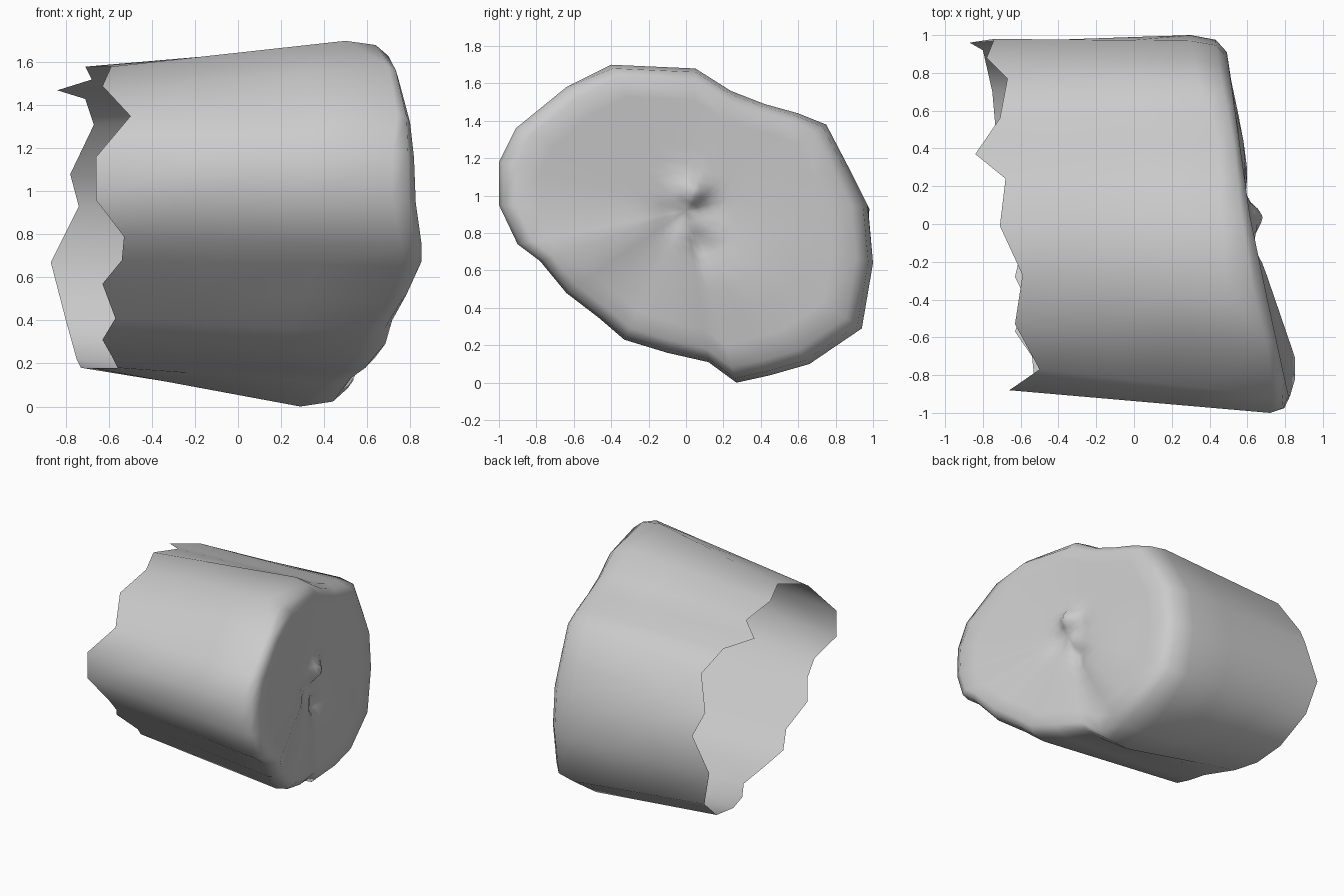
import bpy, bmesh, math

if "Cube" in bpy.data.objects:
    bpy.data.objects.remove(bpy.data.objects["Cube"])

# Cap-end outline (y, z, x where the side ends), then torn edge point (x, y, z)
RIM = [
    (-.40, 1.70, .50, -.59, -.27, 1.58), (.05, 1.68, .46, -.71, -.01, 1.58),
    (.24, 1.56, .46, -.68, .24, 1.52), (.42, 1.49, .45, -.84, .37, 1.47),
    (.60, 1.44, .40, -.71, .56, 1.43), (.75, 1.38, .34, -.67, .77, 1.31),
    (.87, 1.15, .32, -.78, .88, 1.08), (.97, .95, .30, -.74, .98, .93),
    (1.0, .64, .30, -.87, .96, .67), (.94, .29, .30, -.80, .92, .40),
    (.66, .10, .30, -.75, .70, .22), (.45, .04, .30, -.73, .47, .18),
    (.27, .00, .29, -.68, .29, .18), (.12, .11, .42, -.56, .10, .18),
    (-.10, .16, .48, -.59, -.11, .24), (-.33, .23, .55, -.63, -.28, .31),
    (-.47, .35, .60, -.57, -.40, .41), (-.64, .48, .70, -.63, -.57, .57),
    (-.78, .65, .76, -.54, -.70, .68), (-.90, .74, .76, -.53, -.80, .79),
    (-1.0, .95, .72, -.66, -.88, .96), (-1.0, 1.18, .72, -.66, -.88, 1.16),
    (-.91, 1.36, .74, -.50, -.77, 1.35), (-.64, 1.58, .70, -.63, -.53, 1.49)]
CY, CZ, CX = 0.0, 0.92, 0.61


def bump(y, z, by, bz, r, h):
    return h * math.exp(-((y - by) ** 2 + (z - bz) ** 2) / (r * r))


def cap_edge_x(y, z):
    # the cap leans back: front edge sticks out further than the back edge
    x = .62 - (.20 if y < 0 else .13) * y
    return x + bump(y, z, -.78, .65, .25, .08) + bump(y, z, .25, 0, .2, -.08)


def cap_point(p, s):
    # cap slopes from the edge to a shallow centre with a knob and dents
    y, z = CY + (p[0] - CY) * s, CZ + (p[1] - CZ) * s
    x = CX + (cap_edge_x(p[0], p[1]) - CX) * min(s / .92, 1)
    x += bump(y, z, .04, 1.02, .07, .08) + bump(y, z, .09, .73, .06, -.06)
    x += bump(y, z, -.08, .88, .08, -.03) + bump(y, z, .12, .93, .06, -.03)
    x += bump(y, z, .40, .55, .25, .03)
    return (x, y, z)


def side_point(p, t):
    # t = 0 at the torn edge, 1 at the cap end
    y, z, x, xl, yl, zl = p
    return (xl + (x - xl) * t, yl + (y - yl) * t, zl + (z - zl) * t)


def shoulder_point(p):
    # rounded turn from side to cap
    xc = cap_edge_x(p[0], p[1])
    return (p[2] + (xc - p[2]) * .7, CY + (p[0] - CY) * .975, CZ + (p[1] - CZ) * .975)


# Hollow shell: side rings, rounded shoulder, then cap rings
bm = bmesh.new()
rings = [[bm.verts.new(side_point(p, t)) for p in RIM] for t in (0, .35, .7, 1)]
rings.append([bm.verts.new(shoulder_point(p)) for p in RIM])
for s in (.91, .78, .62, .46, .34, .26, .19, .13, .07):
    rings.append([bm.verts.new(cap_point(p, s)) for p in RIM])
n = len(RIM)
for a, b in zip(rings, rings[1:]):
    for i in range(n):
        j = (i + 1) % n
        bm.faces.new((a[i], a[j], b[j], b[i]))
mid = bm.verts.new(cap_point(RIM[0], 0))
for i in range(n):
    bm.faces.new((rings[-1][i], rings[-1][(i + 1) % n], mid))

# Make the open shell face outward
bmesh.ops.recalc_face_normals(bm, faces=bm.faces)
bm.normal_update()
if sum(f.normal.x for f in mid.link_faces) < 0:
    bmesh.ops.reverse_faces(bm, faces=bm.faces)

mesh = bpy.data.meshes.new("broken_shell")
bm.to_mesh(mesh)
bm.free()
shell = bpy.data.objects.new("broken_shell", mesh)
bpy.context.collection.objects.link(shell)
for f in mesh.polygons:
    f.use_smooth = True
